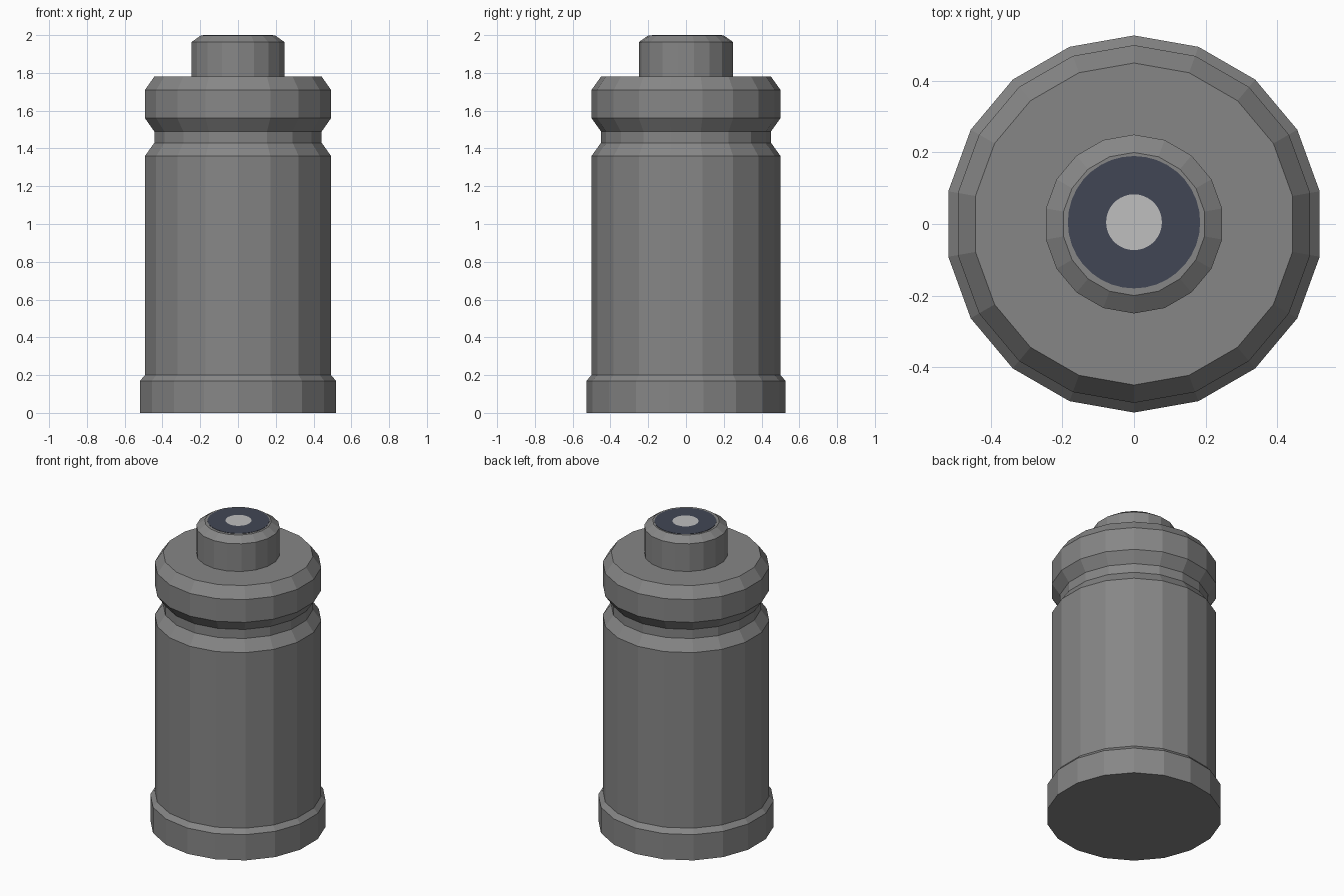
import bpy, bmesh, math

if "Cube" in bpy.data.objects:
    bpy.data.objects.remove(bpy.data.objects["Cube"])

def material(name, rgb):
    m = bpy.data.materials.new(name)
    m.diffuse_color = (*rgb, 1)
    m.use_nodes = True
    m.node_tree.nodes["Principled BSDF"].inputs["Base Color"].default_value = m.diffuse_color
    return m

grey = material("metal grey", (0.24, 0.24, 0.24))
navy = material("dark blue", (0.053, 0.061, 0.089))
light = material("light grey", (0.52, 0.52, 0.52))

def lathe(name, profile, sides, mats, cy=0.0, cap_bottom=True, band_mat=None):
    """Revolve (radius, z) points around z and close the ends."""
    bm = bmesh.new()
    rings = []
    for r, z in profile:
        rings.append([bm.verts.new((r * math.sin(2 * math.pi * i / sides),
                                    cy + r * math.cos(2 * math.pi * i / sides), z))
                      for i in range(sides)])
    for k, (a, b) in enumerate(zip(rings, rings[1:])):
        for i in range(sides):
            j = (i + 1) % sides
            f = bm.faces.new((a[i], a[j], b[j], b[i]))
            f.material_index = band_mat[k] if band_mat else 0
    if cap_bottom:
        bm.faces.new(rings[0])
    top = bm.faces.new(rings[-1])
    top.material_index = len(mats) - 1
    bmesh.ops.recalc_face_normals(bm, faces=bm.faces)
    if top.normal.z < 0:
        bmesh.ops.reverse_faces(bm, faces=bm.faces)
    me = bpy.data.meshes.new(name)
    bm.to_mesh(me)
    bm.free()
    for m in mats:
        me.materials.append(m)
    ob = bpy.data.objects.new(name, me)
    bpy.context.collection.objects.link(ob)
    return ob

# Canister body: foot ring, barrel, neck groove and shoulder
lathe("body", [(0.527, 0), (0.527, 0.17), (0.50, 0.20), (0.50, 1.36),
               (0.45, 1.43), (0.45, 1.49), (0.50, 1.56), (0.50, 1.71),
               (0.45, 1.78), (0.25, 1.78), (0.25, 1.963), (0.20, 1.998)], 18, [grey])

# Round two-colour badge on the top
lathe("top_badge", [(0.185, 1.997), (0.185, 2.0), (0.078, 2.0)], 36,
      [navy, light], cy=0.005)
